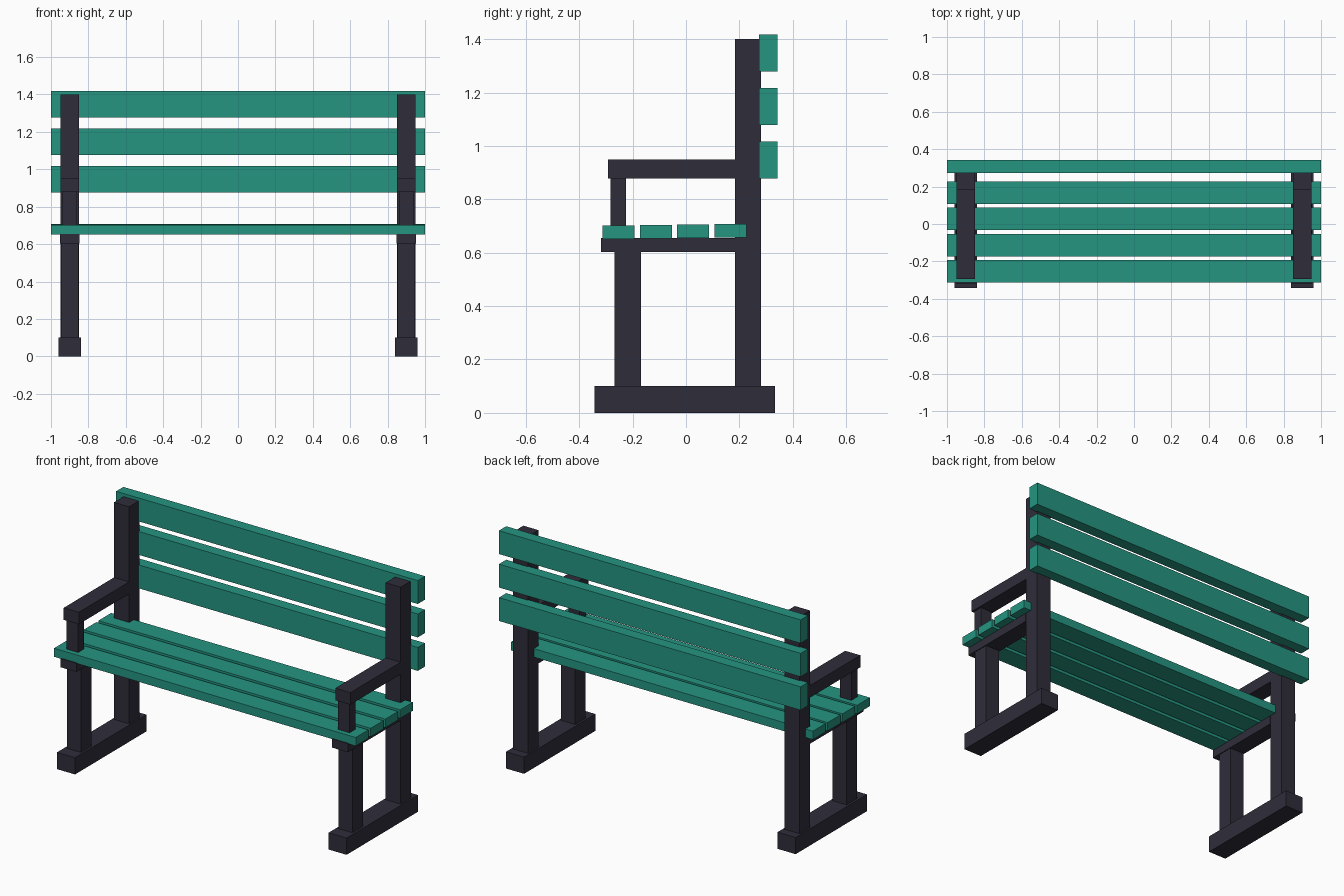
import bpy
import bmesh

if "Cube" in bpy.data.objects:
    bpy.data.objects.remove(bpy.data.objects["Cube"])


def material(name, color):
    m = bpy.data.materials.new(name)
    m.diffuse_color = (*color, 1.0)
    m.use_nodes = True
    m.node_tree.nodes["Principled BSDF"].inputs["Base Color"].default_value = m.diffuse_color
    return m


teal = material("teal paint", (0.018, 0.300, 0.220))
dark = material("dark metal", (0.028, 0.026, 0.042))


def box(name, xs, ys, zs, mat):
    """Box spanning the given (min, max) ranges."""
    bm = bmesh.new()
    bmesh.ops.create_cube(bm, size=1.0)
    for v in bm.verts:
        for i, (lo, hi) in enumerate((xs, ys, zs)):
            v.co[i] = lo if v.co[i] < 0 else hi
    mesh = bpy.data.meshes.new(name)
    bm.to_mesh(mesh)
    bm.free()
    mesh.materials.append(mat)
    obj = bpy.data.objects.new(name, mesh)
    bpy.context.collection.objects.link(obj)


# Side frames: part name, width in x, y range, z range
FRAME_X = 0.9
frame_parts = [
    ("foot", 0.12, (-0.343, 0.333), (0.0, 0.10)),
    ("rear_post", 0.10, (0.183, 0.281), (0.10, 1.40)),
    ("front_leg", 0.094, (-0.268, -0.169), (0.10, 0.603)),
    ("seat_rail", 0.104, (-0.319, 0.184), (0.603, 0.655)),
    ("arm_support", 0.076, (-0.283, -0.225), (0.655, 0.878)),
    ("armrest", 0.10, (-0.293, 0.184), (0.878, 0.95)),
]
for side, s in (("left", -1), ("right", 1)):
    for name, w, ys, zs in frame_parts:
        box(f"{side}_{name}", (s * FRAME_X - w / 2, s * FRAME_X + w / 2), ys, zs, dark)

# Seat slats, rising very slightly towards the back
for i in range(4):
    y, z = -0.253 + i * 0.14, 0.651 + i * 0.0017
    box(f"seat_slat_{i + 1}", (-1, 1), (y - 0.06, y + 0.06), (z, z + 0.051), teal)

# Backrest slats on the rear of the posts
for i in range(3):
    z = 0.947 + i * 0.2005
    box(f"back_slat_{i + 1}", (-1, 1), (0.274, 0.343), (z - 0.07, z + 0.07), teal)
